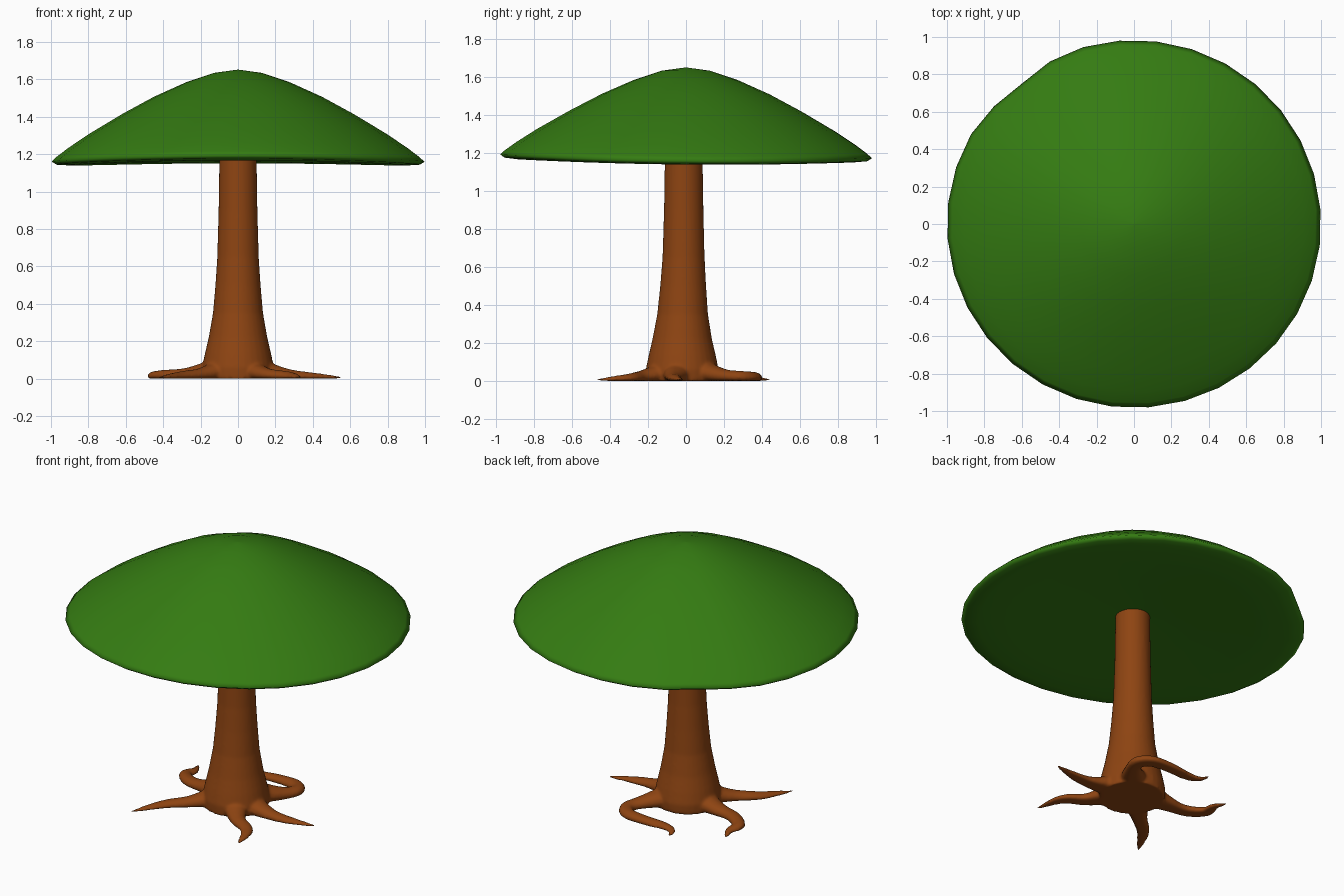
import bpy, bmesh, math
from mathutils import Vector

if "Cube" in bpy.data.objects:
    bpy.data.objects.remove(bpy.data.objects["Cube"])


def material(name, rgb):
    m = bpy.data.materials.new(name)
    m.diffuse_color = (*rgb, 1)
    m.use_nodes = True
    m.node_tree.nodes["Principled BSDF"].inputs["Base Color"].default_value = m.diffuse_color
    return m


def make_object(name, bm, mat):
    bmesh.ops.recalc_face_normals(bm, faces=bm.faces)
    me = bpy.data.meshes.new(name)
    bm.to_mesh(me)
    bm.free()
    me.materials.append(mat)
    for p in me.polygons:
        p.use_smooth = True
    ob = bpy.data.objects.new(name, me)
    bpy.context.collection.objects.link(ob)
    return ob


def skin(bm, rings):
    """Join equal rings of points into a closed, capped tube."""
    loops = [[bm.verts.new(p) for p in r] for r in rings]
    n = len(loops[0])
    for a, b in zip(loops, loops[1:]):
        for i in range(n):
            j = (i + 1) % n
            bm.faces.new((a[i], a[j], b[j], b[i]))
    bm.faces.new(loops[0][::-1])
    bm.faces.new(loops[-1])


def spline(pts, steps=6):
    """Catmull-Rom curve through the points."""
    ps = [Vector(p) for p in pts]
    ps = [2 * ps[0] - ps[1]] + ps + [2 * ps[-1] - ps[-2]]
    out = []
    for k in range(1, len(ps) - 2):
        a, b, c, d = ps[k - 1:k + 3]
        for s in range(steps):
            t = s / steps
            out.append(0.5 * (2 * b + (c - a) * t + (2 * a - 5 * b + 4 * c - d) * t * t
                              + (3 * b - a - 3 * c + d) * t ** 3))
    return out + [ps[-2]]


bark = material("bark", (0.27, 0.058, 0.006))
leaves = material("leaves", (0.035, 0.2, 0.006))

# Canopy: lathed cap with a gently wavy rim
profile = [(0.004, 1.652), (0.13, 1.635), (0.28, 1.585), (0.45, 1.51), (0.62, 1.42),
           (0.80, 1.315), (0.91, 1.243), (0.975, 1.195), (1.0, 1.172), (0.975, 1.156),
           (0.90, 1.15), (0.70, 1.157), (0.40, 1.18), (0.004, 1.2)]
SIDES = 32
rings = []
for r, z in profile:
    ring = []
    for i in range(SIDES):
        a = 2 * math.pi * (i + 0.4) / SIDES
        wave = (-0.012 * math.cos(2 * a) - 0.01 * math.sin(a)) * r ** 2
        dent = 1 - 0.03 * math.exp(-((a - math.radians(130)) / 0.2) ** 2)
        ring.append((r * dent * math.cos(a), 0.983 * r * dent * math.sin(a), z + wave))
    rings.append(ring)
bm = bmesh.new()
skin(bm, rings)
make_object("canopy", bm, leaves)

# Trunk: tapered column flaring at the foot (radius, height, y centre)
bm = bmesh.new()
column = [(0.19, 0.0, -0.02), (0.192, 0.06, -0.02), (0.178, 0.13, -0.02), (0.157, 0.22, -0.02),
          (0.134, 0.35, -0.018), (0.121, 0.5, -0.015), (0.111, 0.65, -0.013),
          (0.104, 0.9, -0.012), (0.099, 1.225, -0.012)]
skin(bm, [[(r * math.cos(2 * math.pi * i / 32), y + r * math.sin(2 * math.pi * i / 32), z)
           for i in range(32)] for r, z, y in column])

# Roots: tapered sweeps along the ground, flat underneath
roots = [
    [(-0.08, -0.08), (-0.21, -0.20), (-0.32, -0.30), (-0.43, -0.48)],
    [(0.10, -0.04), (0.23, -0.06), (0.37, -0.06), (0.57, -0.02)],
    [(0.05, -0.10), (0.16, -0.23), (0.28, -0.31), (0.335, -0.48)],
    [(-0.10, 0.00), (-0.23, 0.02), (-0.36, 0.04), (-0.445, 0.11), (-0.44, 0.19), (-0.47, 0.28)],
    [(0.04, 0.05), (0.16, 0.18), (0.21, 0.28), (0.16, 0.35), (0.04, 0.365),
     (-0.10, 0.36), (-0.17, 0.385), (-0.195, 0.46)],
]
for pts in roots:
    path = spline([(x, y, 0) for x, y in pts])
    rings = []
    last = len(path) - 1
    for k, p in enumerate(path):
        along = (path[min(k + 1, last)] - path[max(k - 1, 0)]).normalized()
        side = Vector((-along.y, along.x, 0))
        f = k / last
        out = p.length
        flare = max(0, (0.32 - out) / 0.22) ** 1.5
        r = 0.037 * (1 - f ** 4) + 0.007 + 0.05 * flare
        zc = 0.6 * r * (1 - f) + 0.002
        ring = []
        for i in range(12):
            a = 2 * math.pi * i / 12
            q = p + side * r * math.cos(a)
            q.z = max(0, zc + 0.75 * r * math.sin(a))
            if q.z == 0:
                q.z = 0.0005 * (i % 2)
            ring.append(q)
        rings.append(ring)
    skin(bm, rings)

trunk = make_object("trunk_and_roots", bm, bark)

# Fuse trunk and roots into one smooth skin
fuse = trunk.modifiers.new("fuse", 'REMESH')
fuse.mode = 'VOXEL'
fuse.voxel_size = 0.009
fuse.use_smooth_shade = True
soften = trunk.modifiers.new("soften", 'SMOOTH')
soften.factor = 0.5
soften.iterations = 6
